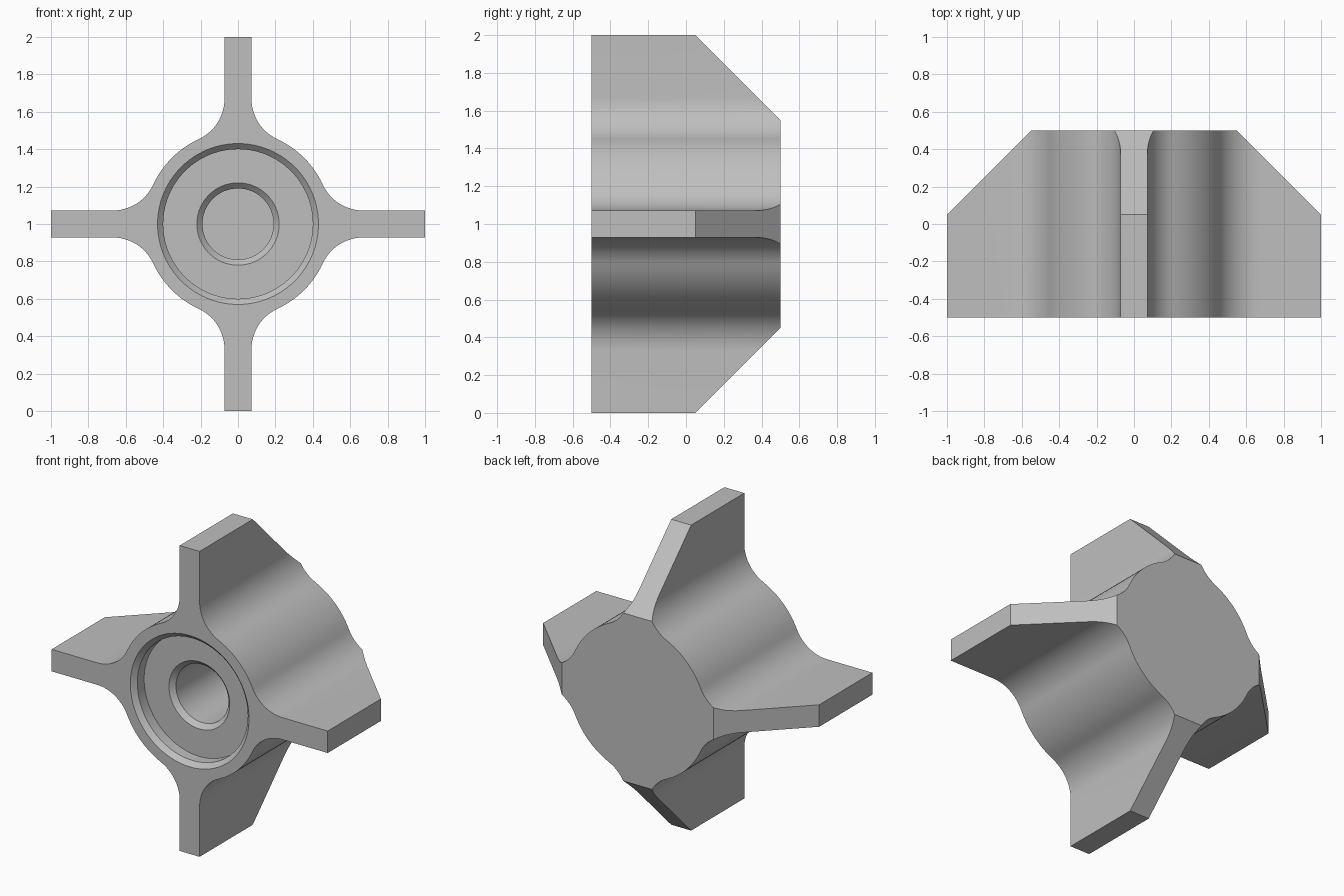
import bpy, bmesh
from math import sin, cos, atan2, sqrt, pi
from mathutils import Vector, Matrix

if "Cube" in bpy.data.objects:
    bpy.data.objects.remove(bpy.data.objects["Cube"], do_unlink=True)

BODY_R, FILLET_R, FIN_HALF = 0.5, 0.238, 0.072
HALF_DEPTH, FLAT_BACK = 0.5, 0.05
CENTRE = Vector((0, 0, 1))

grey = bpy.data.materials.new("plain grey")
grey.use_nodes = True
colour = (0.52, 0.52, 0.52, 1)
grey.diffuse_color = colour
grey.node_tree.nodes["Principled BSDF"].inputs["Base Color"].default_value = colour


def arc(cx, cz, r, start, end, steps):
    angles = [start + (end - start) * i / steps for i in range(steps + 1)]
    return [(cx + r * cos(a), cz + r * sin(a)) for a in angles]


def make_object(name, bm):
    bmesh.ops.recalc_face_normals(bm, faces=bm.faces[:])
    mesh = bpy.data.meshes.new(name)
    bm.to_mesh(mesh)
    bm.free()
    obj = bpy.data.objects.new(name, mesh)
    obj.location = CENTRE
    mesh.materials.append(grey)
    bpy.context.collection.objects.link(obj)
    return obj


# One quarter of the outline: fin side, fillet, body arc, fillet, fin side
cz = FIN_HALF + FILLET_R
cx = sqrt((BODY_R + FILLET_R) ** 2 - cz ** 2)
tangent = atan2(cz, cx)
fillet = arc(cx, cz, FILLET_R, -pi / 2, tangent - pi, 16)
body = arc(0, 0, BODY_R, tangent, pi / 2 - tangent, 12)
quarter = [(1, FIN_HALF)] + fillet + body[1:-1]
quarter += [(z, x) for x, z in reversed(fillet)] + [(FIN_HALF, 1)]

# Hub with four fins, extruded from front to back
bm = bmesh.new()
outline = []
for k in range(4):
    turn = Matrix.Rotation(k * pi / 2, 2)
    outline += [turn @ Vector(p) for p in quarter]
front = bm.faces.new([bm.verts.new((p.x, -HALF_DEPTH, p.y)) for p in outline])
extruded = bmesh.ops.extrude_face_region(bm, geom=[front], use_keep_orig=True)
bmesh.ops.translate(bm, vec=(0, 2 * HALF_DEPTH, 0),
                    verts=[g for g in extruded["geom"] if isinstance(g, bmesh.types.BMVert)])

# Sloping cut on the rear corner of every fin
for d in (Vector((1, 0, 0)), Vector((-1, 0, 0)), Vector((0, 0, 1)), Vector((0, 0, -1))):
    cut = bmesh.ops.bisect_plane(
        bm, geom=bm.verts[:] + bm.edges[:] + bm.faces[:], dist=1e-6,
        plane_co=d + Vector((0, FLAT_BACK, 0)), plane_no=d + Vector((0, 1, 0)), clear_outer=True)
    edges = [g for g in cut["geom_cut"] if isinstance(g, bmesh.types.BMEdge)]
    bmesh.ops.holes_fill(bm, edges=edges, sides=0)
hub = make_object("finned_hub", bm)

# Stepped, chamfered recess and bore as a revolved cutter
steps = [(0, -0.52), (0.45, -0.52), (0.40, -0.47), (0.40, -0.40),
         (0.22, -0.40), (0.19, -0.37), (0.19, 0.30), (0, 0.30)]
bm = bmesh.new()
verts = [bm.verts.new((r, y, 0)) for r, y in steps]
edges = [bm.edges.new(pair) for pair in zip(verts, verts[1:])]
bmesh.ops.spin(bm, geom=verts + edges, cent=(0, 0, 0), axis=(0, 1, 0),
               angle=2 * pi, steps=96)
bmesh.ops.remove_doubles(bm, verts=bm.verts[:], dist=1e-5)
cutter = make_object("bore_cutter", bm)
cutter.hide_render = True

bpy.ops.object.select_all(action="DESELECT")
hub.select_set(True)
bpy.context.view_layer.objects.active = hub
bore = hub.modifiers.new("bore", "BOOLEAN")
bore.operation = "DIFFERENCE"
bore.solver = "EXACT"
bore.object = cutter
bpy.ops.object.modifier_apply(modifier=bore.name)
bpy.data.objects.remove(cutter, do_unlink=True)
bpy.ops.object.shade_smooth_by_angle(angle=pi / 6)
